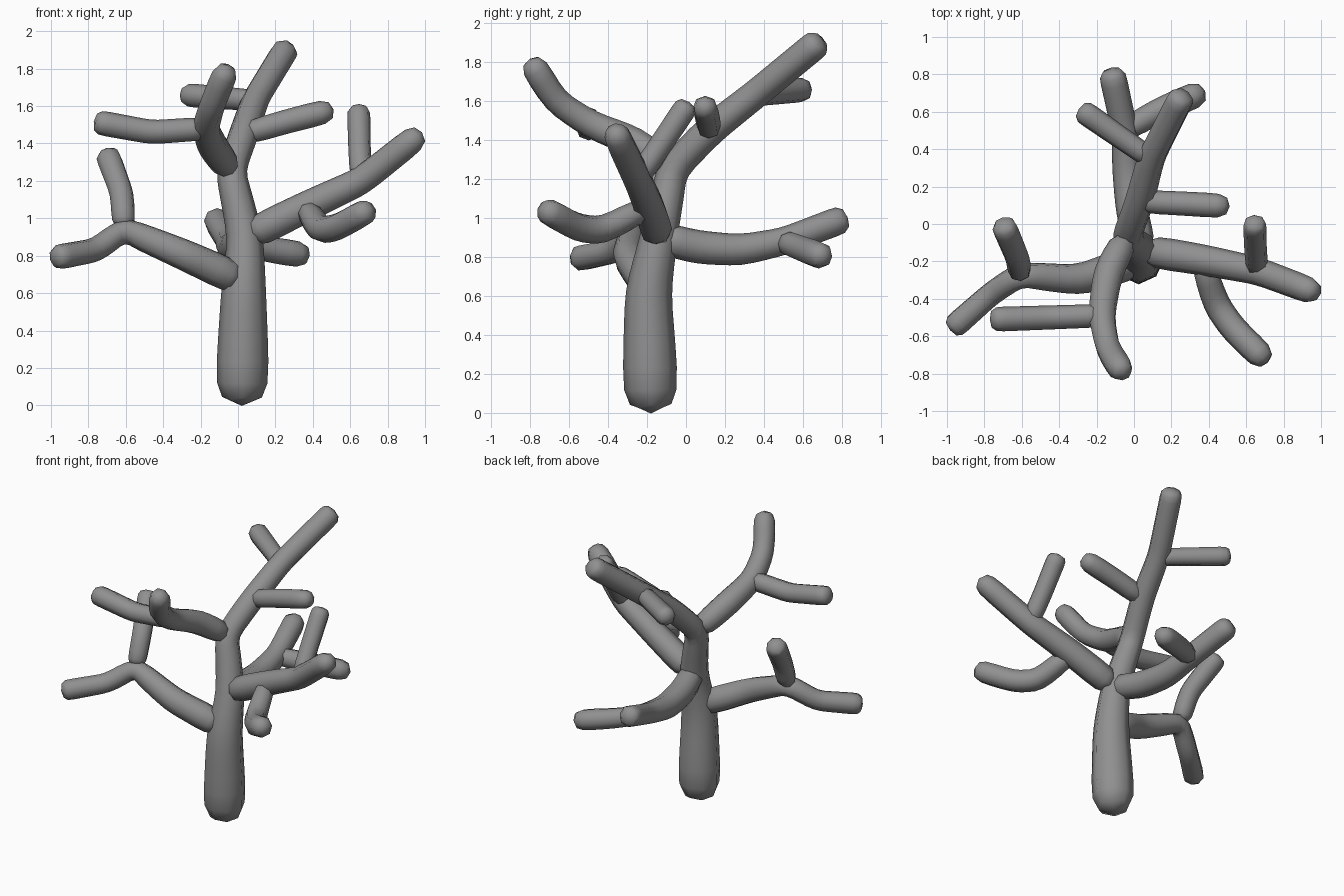
import bpy, bmesh
from mathutils import Vector

bark = bpy.data.materials.new("bark")
bark.diffuse_color = (0.28, 0.28, 0.28, 1)
FAT = 1.13     # rounding slims the skin, so start thicker
TIP = 0.018    # and shortens the ends


def limb(name, *points):
    """Rounded tapering limb along (x, y, z, radius) points, starting inside its parent."""
    pts = [(Vector(p[:3]), p[3] * FAT) for p in points]
    end, r = pts[-1]
    pts[-1] = (end + (end - pts[-2][0]).normalized() * TIP, r)

    bm = bmesh.new()
    skin = bm.verts.layers.skin.verify()

    def node(co, r):
        v = bm.verts.new(co)
        v[skin].radius = (r, r)
        return v

    last = node(*pts[0])
    last[skin].use_root = True
    for (a, ra), (b, rb) in zip(pts, pts[1:]):
        n = max(1, round((b - a).length / (1.05 * (ra + rb))))
        for i in range(1, n + 1):
            t = i / n
            v = node(a.lerp(b, t), ra + (rb - ra) * t)
            bm.edges.new((last, v))
            last = v

    mesh = bpy.data.meshes.new(name)
    bm.to_mesh(mesh)
    bm.free()
    mesh.materials.append(bark)
    ob = bpy.data.objects.new(name, mesh)
    bpy.context.collection.objects.link(ob)
    sk = ob.modifiers.new("Skin", "SKIN")
    sk.use_smooth_shade = True
    sub = ob.modifiers.new("Subdivision", "SUBSURF")
    sub.levels = sub.render_levels = 1


# joints shared by parents and children
low = (0.03, -0.195, 0.66, 0.10)
crown = (0.04, -0.14, 0.90, 0.09)
split = (-0.04, -0.07, 1.25, 0.075)
left = (-0.61, -0.27, 0.94, 0.065)
right = (0.36, -0.19, 1.06, 0.08)
right_fork = (0.66, -0.25, 1.20, 0.072)
back = (-0.05, 0.50, 0.88, 0.068)
tall = (0.03, 0.12, 1.45, 0.075)
tall_fork = (0.09, 0.35, 1.63, 0.07)
front = (-0.175, -0.49, 1.48, 0.07)


def thin(joint, r):
    return (*joint[:3], r)


# trunk running on into the tall back branch, with two side twigs
limb("trunk", (0.02, -0.18, -0.025, 0.135), (0.025, -0.185, 0.25, 0.13),
     (0.03, -0.195, 0.62, 0.112), crown, split, tall, tall_fork,
     (0.26, 0.69, 1.91, 0.07))
limb("tall_twig_right", thin(tall, 0.06), (0.25, 0.11, 1.515, 0.062),
     (0.505, 0.095, 1.58, 0.064))
limb("tall_twig_left", thin(tall_fork, 0.055), (-0.285, 0.61, 1.66, 0.062))

# low left branch with an upright twig
limb("left_branch", thin(low, 0.09), (-0.30, -0.30, 0.81, 0.08), left,
     (-0.76, -0.37, 0.83, 0.062), (-0.975, -0.56, 0.79, 0.066))
limb("left_twig", thin(left, 0.06), (-0.62, -0.19, 1.13, 0.062),
     (-0.70, 0.0, 1.345, 0.066))

# right branch with a drooping twig and an upright twig
limb("right_branch", thin(crown, 0.085), right, right_fork,
     (0.98, -0.37, 1.455, 0.068))
limb("right_twig_low", thin(right, 0.06), (0.44, -0.43, 0.935, 0.07),
     (0.53, -0.56, 0.95, 0.07), (0.71, -0.735, 1.05, 0.07))
limb("right_twig_up", thin(right_fork, 0.058), (0.65, -0.14, 1.36, 0.058),
     (0.645, 0.01, 1.585, 0.06))

# back branch, forked at the end
limb("back_branch", thin(crown, 0.08), (-0.01, 0.06, 0.85, 0.083),
     (-0.035, 0.28, 0.835, 0.078), back, (-0.12, 0.82, 1.0, 0.07))
limb("back_twig", thin(back, 0.06), (0.12, 0.60, 0.84, 0.065),
     (0.375, 0.71, 0.80, 0.07))

# front branch with a side twig
limb("front_branch", thin(split, 0.07), (-0.14, -0.26, 1.39, 0.078), front,
     (-0.14, -0.67, 1.60, 0.065), (-0.055, -0.80, 1.81, 0.068))
limb("front_twig", thin(front, 0.06), (-0.46, -0.50, 1.46, 0.062),
     (-0.76, -0.51, 1.515, 0.064))
